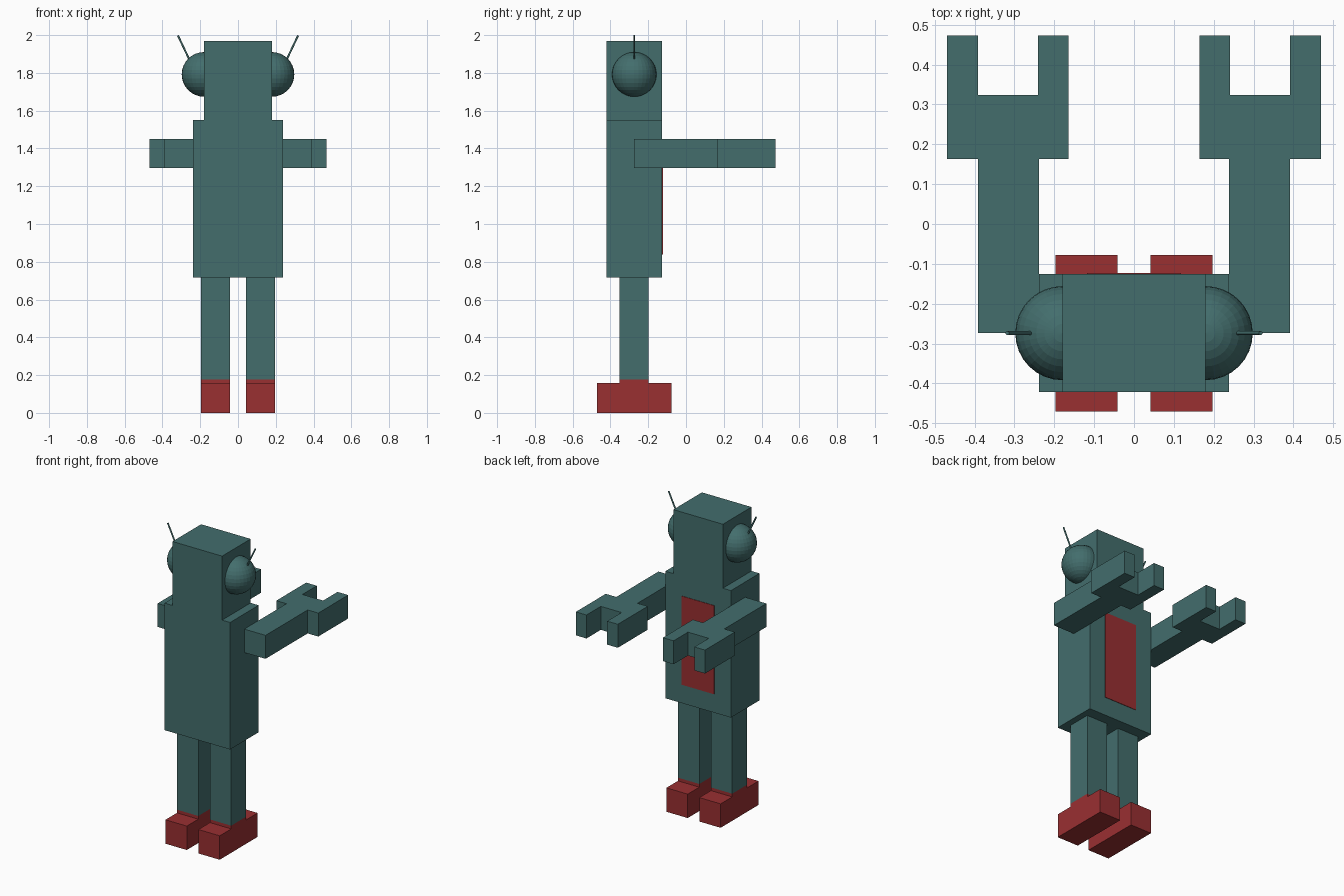
import bpy, bmesh, math
from mathutils import Vector, Matrix

if "Cube" in bpy.data.objects:
    bpy.data.objects.remove(bpy.data.objects["Cube"])


def material(name, rgb):
    m = bpy.data.materials.new(name)
    m.diffuse_color = (*rgb, 1.0)
    m.use_nodes = True
    m.node_tree.nodes["Principled BSDF"].inputs["Base Color"].default_value = m.diffuse_color
    return m


TEAL = material("teal", (0.056, 0.155, 0.152))
RED = material("red", (0.32, 0.029, 0.031))


def finish(bm, name, *mats):
    bmesh.ops.recalc_face_normals(bm, faces=bm.faces)
    me = bpy.data.meshes.new(name)
    bm.to_mesh(me)
    bm.free()
    for m in mats:
        me.materials.append(m)
    ob = bpy.data.objects.new(name, me)
    bpy.context.collection.objects.link(ob)
    return ob


def box(name, x, y, z, mat):
    """Box from (min, max) pairs on each axis."""
    bm = bmesh.new()
    size = Matrix.Diagonal((x[1] - x[0], y[1] - y[0], z[1] - z[0], 1))
    mid = Matrix.Translation((sum(x) / 2, sum(y) / 2, sum(z) / 2))
    bmesh.ops.create_cube(bm, size=1, matrix=mid @ size)
    return finish(bm, name, mat)


def span(side, a, b):
    return sorted((side * a, side * b))


BODY_Y = (-0.422, -0.126)
MID_Y = -0.274

# Torso, head and the red panel on the +y side
box("torso", (-0.238, 0.238), BODY_Y, (0.716, 1.55), TEAL)
box("head", (-0.18, 0.18), BODY_Y, (1.55, 1.97), TEAL)
box("torso_panel", (-0.118, 0.118), (-0.128, -0.123), (0.838, 1.42), RED)

for side, label in ((-1, "left"), (1, "right")):
    # Leg with red ankle band, and foot
    leg_x = span(side, 0.042, 0.197)
    box(label + "_leg", leg_x, (-0.352, -0.198), (0.178, 0.716), TEAL)
    box(label + "_ankle", leg_x, (-0.352, -0.198), (0.157, 0.178), RED)
    box(label + "_foot", leg_x, (-0.471, -0.078), (0, 0.157), RED)

    # Arm with two-pronged claw, one extruded outline
    outline = [(0.238, MID_Y), (0.392, MID_Y), (0.392, 0.163), (0.469, 0.163),
               (0.469, 0.473), (0.392, 0.473), (0.392, 0.324), (0.241, 0.324),
               (0.241, 0.473), (0.164, 0.473), (0.164, 0.163), (0.238, 0.163)]
    bm = bmesh.new()
    face = bm.faces.new([bm.verts.new((side * x, y, 1.296)) for x, y in outline])
    ext = bmesh.ops.extrude_face_region(bm, geom=[face])
    top = [v for v in ext["geom"] if isinstance(v, bmesh.types.BMVert)]
    bmesh.ops.translate(bm, verts=top, vec=(0, 0, 0.154))
    finish(bm, label + "_arm", TEAL)

    # Round ear
    bm = bmesh.new()
    bmesh.ops.create_uvsphere(bm, u_segments=32, v_segments=16, radius=0.118,
                              matrix=Matrix.Translation((side * 0.18, MID_Y, 1.792)))
    finish(bm, label + "_ear", TEAL)

    # Thin antenna leaning outwards
    a = Vector((side * 0.255, MID_Y, 1.865))
    b = Vector((side * 0.318, MID_Y, 1.998))
    turn = (b - a).to_track_quat('Z', 'Y').to_matrix().to_4x4()
    bm = bmesh.new()
    bmesh.ops.create_cone(bm, cap_ends=True, segments=12, radius1=0.005, radius2=0.005,
                          depth=(b - a).length,
                          matrix=Matrix.Translation((a + b) / 2) @ turn)
    finish(bm, label + "_antenna", TEAL)
